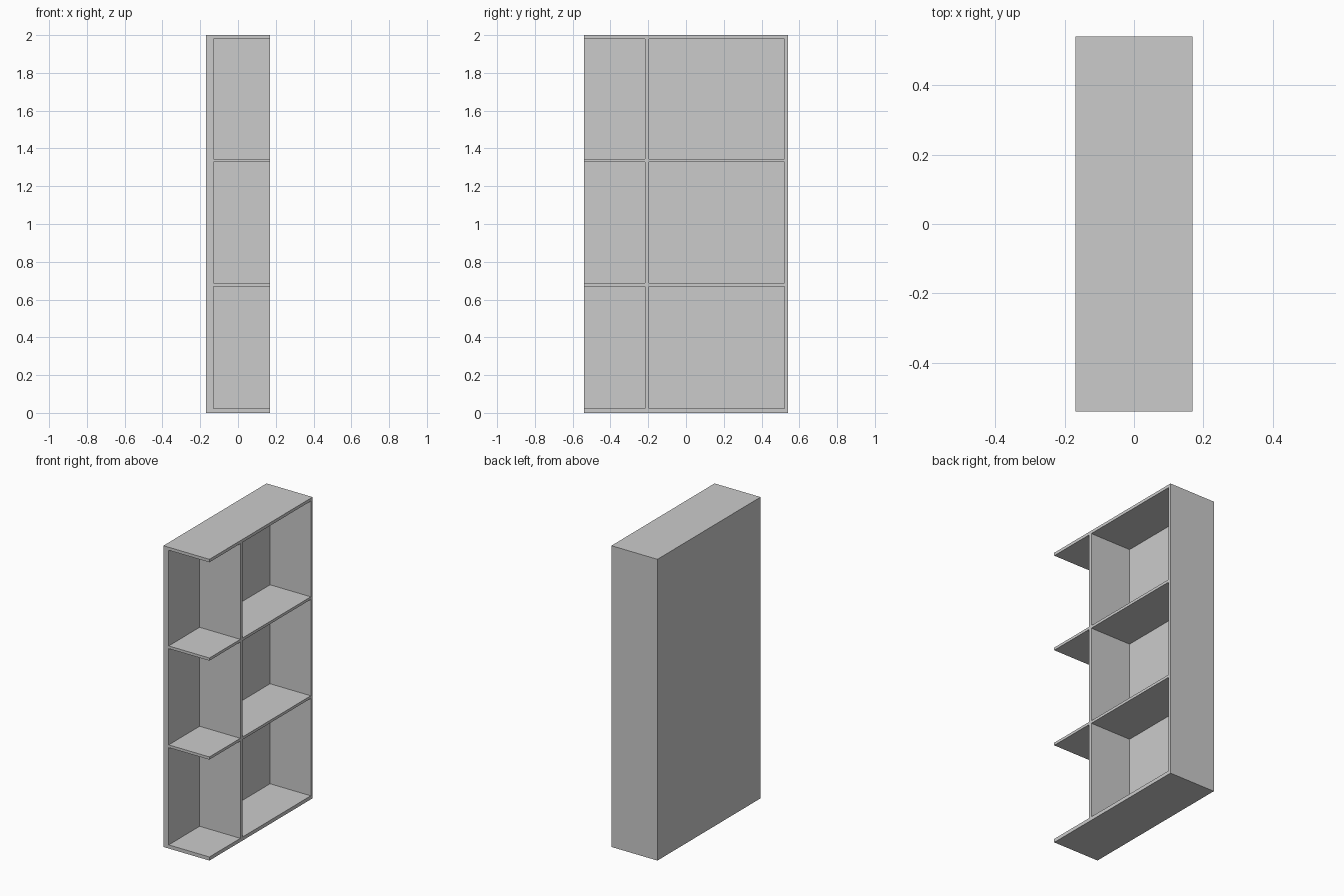
import bpy

if "Cube" in bpy.data.objects:
    bpy.data.objects.remove(bpy.data.objects["Cube"])


def box(name, x, y, z):
    """Axis-aligned board given its (min, max) range on each axis."""
    bpy.ops.mesh.primitive_cube_add(size=1)
    ob = bpy.context.object
    ob.name = name
    ob.data.name = name
    ob.location = [(a + b) / 2 for a, b in (x, y, z)]
    ob.scale = [b - a for a, b in (x, y, z)]
    bpy.ops.object.transform_apply(location=True, rotation=False, scale=True)
    return ob


X0, XB, X1 = -0.169, -0.130, 0.169    # back face, front of back panel, open front
Y = 0.541                             # half width
SIDE = 0.522                          # inner face of side panel
DIV = (-0.217, -0.196)                # upright divider
BOTTOM, TOP = 0.024, 1.98             # inner faces of bottom and top boards
depth = (XB, X1)

# Carcass: thick back, one closed side, top and bottom boards
box("back_panel", (X0, XB), (-Y, Y), (0, 2))
box("side_panel", depth, (SIDE, Y), (0, 2))
box("top_board", depth, (-Y, SIDE), (TOP, 2))
box("bottom_board", depth, (-Y, SIDE), (0, BOTTOM))

# Upright divider
box("divider", depth, DIV, (BOTTOM, TOP))

# Two levels of shelves on either side of the divider
for level, z in (("lower", 0.679), ("upper", 1.336)):
    heights = (z - 0.009, z + 0.009)
    box(f"{level}_open_shelf", depth, (-Y, DIV[0]), heights)
    box(f"{level}_closed_shelf", depth, (DIV[1], SIDE), heights)
